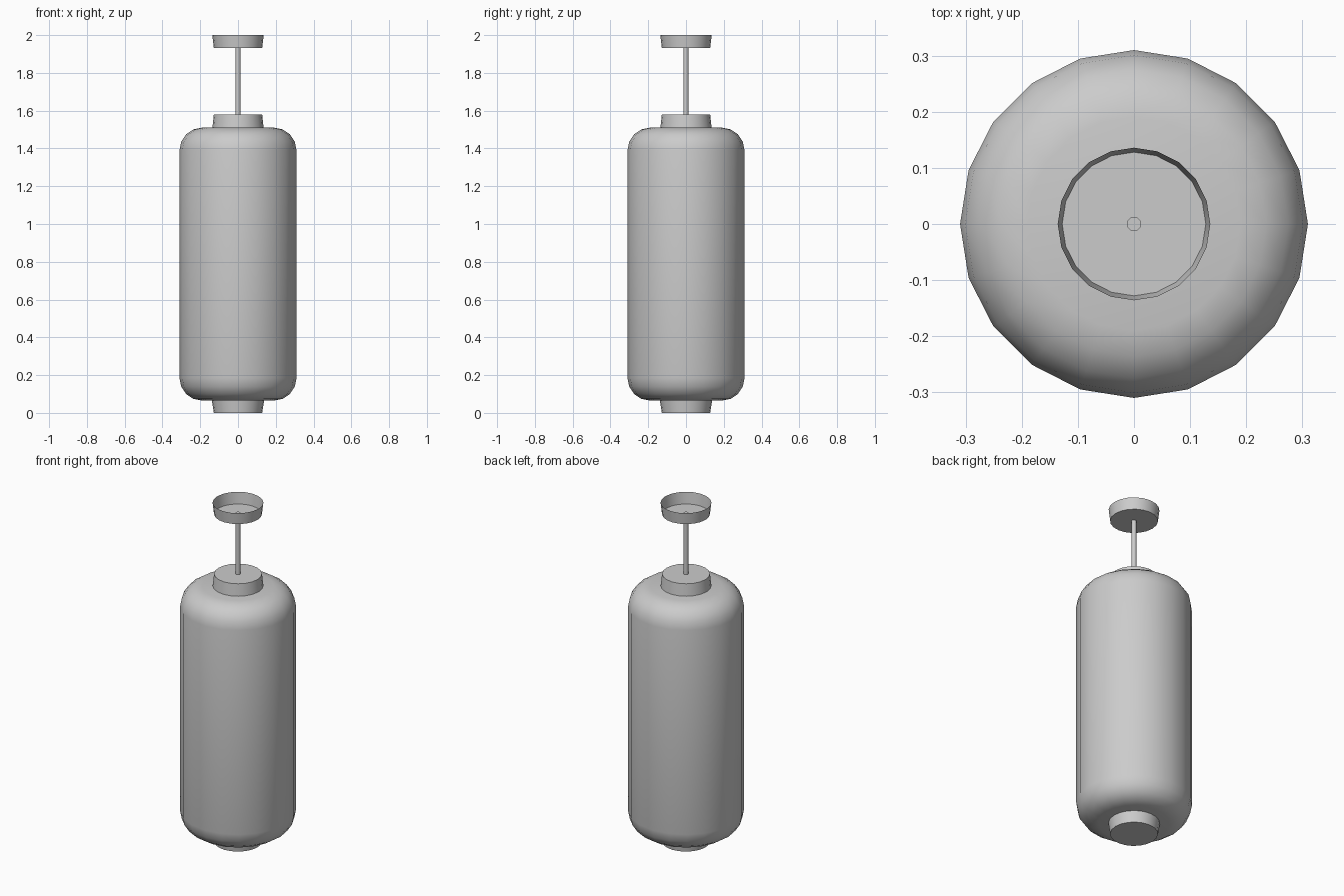
import bpy
import bmesh
import math

cube = bpy.data.objects.get("Cube")
if cube:
    bpy.data.objects.remove(cube, do_unlink=True)

SIDES = 20

grey = bpy.data.materials.new("plain grey")
grey.use_nodes = True
grey.diffuse_color = (0.6, 0.6, 0.6, 1)
grey.node_tree.nodes["Principled BSDF"].inputs["Base Color"].default_value = (0.6, 0.6, 0.6, 1)


def lathe(name, profile, sides=SIDES, cap_bottom=True, cap_top=True, angle=40):
    """Turn a bottom-to-top list of (radius, height) around the z axis."""
    bm = bmesh.new()
    rings = []
    for r, z in profile:
        rings.append([bm.verts.new((r * math.cos(math.tau * i / sides),
                                    r * math.sin(math.tau * i / sides), z))
                      for i in range(sides)])
    for low, high in zip(rings, rings[1:]):
        for i in range(sides):
            j = (i + 1) % sides
            bm.faces.new((low[i], low[j], high[j], high[i]))
    if cap_bottom:
        bm.faces.new(rings[0][::-1])
    if cap_top:
        bm.faces.new(rings[-1])
    mesh = bpy.data.meshes.new(name)
    bm.to_mesh(mesh)
    bm.free()
    mesh.materials.append(grey)
    obj = bpy.data.objects.new(name, mesh)
    bpy.context.collection.objects.link(obj)
    bpy.ops.object.select_all(action="DESELECT")
    obj.select_set(True)
    bpy.context.view_layer.objects.active = obj
    bpy.ops.object.shade_smooth_by_angle(angle=math.radians(angle))
    return obj


# Lantern shade: straight drum with rounded shoulders at both ends
BOTTOM, TOP, RADIUS, ROUND = 0.065, 1.51, 0.31, 0.12
shoulder = [(RADIUS - ROUND + ROUND * math.sin(a), ROUND - ROUND * math.cos(a))
            for a in (math.pi / 2 * i / 4 for i in range(5))]
lower = [(r, BOTTOM + h) for r, h in shoulder]
upper = [(r, TOP - h) for r, h in reversed(shoulder)]
lathe("lantern_shade", lower + upper)

# Collars and ceiling cup: shallow tapered discs
WIDE, NARROW = 0.136, 0.128
lathe("bottom_collar", [(NARROW, 0), (WIDE + 0.003, 0.07)])
lathe("top_collar", [(WIDE, 1.505), (NARROW, 1.58)])
lathe("ceiling_cup", [(NARROW, 1.932), (WIDE, 2.0)], cap_top=False)

# Hanging rod
lathe("hanging_rod", [(0.013, 1.56), (0.013, 1.94)], sides=12)
